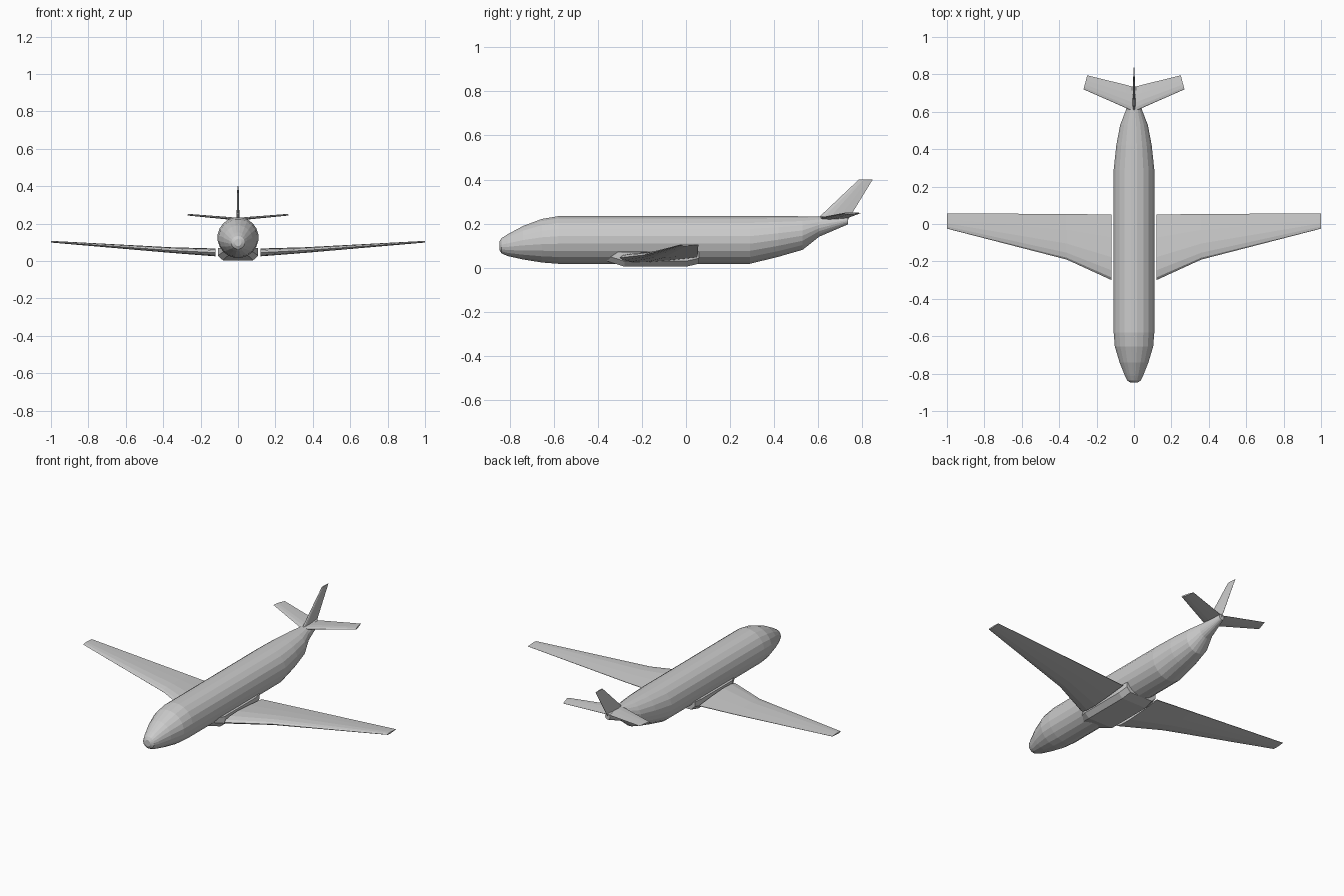
import bpy
import bmesh
from math import sin, cos, pi
from mathutils import Vector

cube = bpy.data.objects.get("Cube")
if cube:
    bpy.data.objects.remove(cube, do_unlink=True)

# One plain paint for the whole aircraft
GREY = (0.6, 0.6, 0.6, 1)
paint = bpy.data.materials.new("light grey paint")
paint.use_nodes = True
paint.diffuse_color = GREY
paint.node_tree.nodes["Principled BSDF"].inputs["Base Color"].default_value = GREY


def loft(name, rings):
    """Skin a list of equal closed rings and cap both ends."""
    bm = bmesh.new()
    loops = [[bm.verts.new(p) for p in ring] for ring in rings]
    for a, b in zip(loops, loops[1:]):
        for i in range(len(a)):
            j = (i + 1) % len(a)
            bm.faces.new((a[i], a[j], b[j], b[i]))
    bm.faces.new(loops[0])
    bm.faces.new(loops[-1])
    bmesh.ops.recalc_face_normals(bm, faces=bm.faces)
    mesh = bpy.data.meshes.new(name)
    bm.to_mesh(mesh)
    bm.free()
    mesh.materials.append(paint)
    obj = bpy.data.objects.new(name, mesh)
    bpy.context.collection.objects.link(obj)
    return obj


def hoop(y, half_width, bottom, top, sides=20):
    mid, half = (top + bottom) / 2, (top - bottom) / 2
    angles = [2 * pi * (i + 0.5) / sides for i in range(sides)]
    return [(half_width * cos(a), y, mid + half * sin(a)) for a in angles]


# Half thickness of the aerofoil at each chord fraction
FOIL = [(0, 0), (0.04, 0.55), (0.15, 0.9), (0.35, 1), (0.65, 0.65), (1, 0.08)]


def foil(lead, trail, thick, axis):
    lead, trail, axis = Vector(lead), Vector(trail), Vector(axis)
    upper = [lead.lerp(trail, t) + axis * thick / 2 * h for t, h in FOIL]
    lower = [lead.lerp(trail, t) - axis * thick / 2 * h for t, h in FOIL[:0:-1]]
    return upper + lower


def mirrored(side_name, stations):
    for side, label in ((1, "left"), (-1, "right")):
        rings = [foil((side * a[0], *a[1:]), (side * b[0], *b[1:]), t, (0, 0, 1))
                 for a, b, t in stations]
        loft(label + "_" + side_name, rings)


# Fuselage from nose to tail: y, half width, bottom, top
loft("fuselage", [hoop(*s) for s in (
    (-0.848, 0.018, 0.08, 0.118),
    (-0.838, 0.036, 0.064, 0.134),
    (-0.81, 0.05, 0.052, 0.152),
    (-0.74, 0.078, 0.036, 0.19),
    (-0.655, 0.104, 0.022, 0.222),
    (-0.58, 0.11, 0.016, 0.235),
    (0.29, 0.11, 0.016, 0.235),
    (0.42, 0.096, 0.048, 0.235),
    (0.53, 0.075, 0.08, 0.234),
    (0.605, 0.045, 0.14, 0.233),
    (0.735, 0.016, 0.196, 0.232))])


# Belly fairing between the wing roots
def belly(y, half_width, bottom, top):
    w = half_width
    return [(w, y, top), (w, y, bottom + 0.025), (0.75 * w, y, bottom),
            (-0.75 * w, y, bottom), (-w, y, bottom + 0.025), (-w, y, top)]


loft("belly_fairing", [belly(*s) for s in (
    (-0.36, 0.07, 0.03, 0.07),
    (-0.28, 0.108, 0.004, 0.07),
    (0, 0.108, 0.004, 0.07),
    (0.06, 0.1, 0.018, 0.07))])

# Wings: leading point, trailing point, thickness
mirrored("wing", (
    ((0.12, -0.3, 0.045), (0.12, 0.05, 0.048), 0.042),
    ((0.36, -0.19, 0.057), (0.36, 0.054, 0.062), 0.03),
    ((0.999, -0.025, 0.103), (0.999, 0.056, 0.104), 0.009)))

# Tailplane
mirrored("tailplane", (
    ((0.01, 0.605, 0.224), (0.01, 0.735, 0.226), 0.014),
    ((0.05, 0.623, 0.228), (0.04, 0.743, 0.229), 0.014),
    ((0.27, 0.72, 0.247), (0.25, 0.795, 0.248), 0.009)))

# Upright fin
loft("tail_fin", [foil(*s, (1, 0, 0)) for s in (
    ((0, 0.6, 0.225), (0, 0.735, 0.215), 0.016),
    ((0, 0.785, 0.4), (0, 0.848, 0.4), 0.007))])
